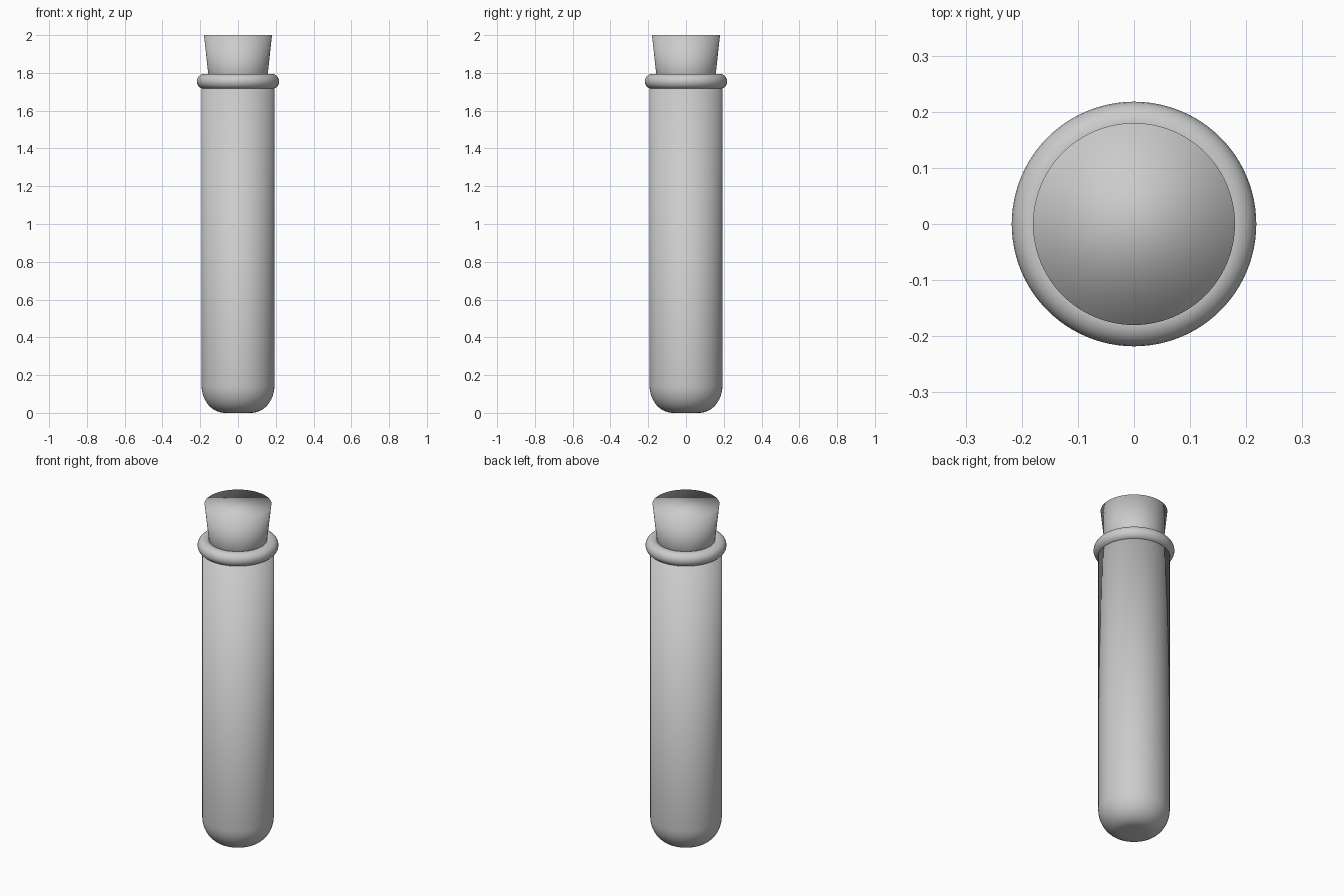
import bpy
import bmesh
from math import cos, sin, pi

if "Cube" in bpy.data.objects:
    bpy.data.objects.remove(bpy.data.objects["Cube"])

SEGMENTS = 96


def lathe(name, profile, closed=False):
    """Revolve an (r, z) profile around z; points with r = 0 become poles."""
    bm = bmesh.new()
    verts = [bm.verts.new((r, 0, z)) for r, z in profile]
    edges = [bm.edges.new(p) for p in zip(verts, verts[1:])]
    if closed:
        edges.append(bm.edges.new((verts[-1], verts[0])))
    bmesh.ops.spin(bm, geom=verts + edges, cent=(0, 0, 0), axis=(0, 0, 1),
                   angle=2 * pi, steps=SEGMENTS, use_merge=True)
    bmesh.ops.remove_doubles(bm, verts=bm.verts, dist=1e-5)
    bmesh.ops.recalc_face_normals(bm, faces=bm.faces)
    mesh = bpy.data.meshes.new(name)
    bm.to_mesh(mesh)
    bm.free()
    mesh.shade_smooth()
    obj = bpy.data.objects.new(name, mesh)
    bpy.context.collection.objects.link(obj)
    return obj


def rounded_bottom(radius, flat, z, height, steps=12):
    """Quarter-ellipse corner from the flat base up to the wall."""
    return [(flat + (radius - flat) * sin(pi / 2 * i / steps),
             z + height * (1 - cos(pi / 2 * i / steps))) for i in range(steps + 1)]


# Hollow glass tube with a rounded bottom
outer = [(0, 0)] + rounded_bottom(0.193, 0.07, 0, 0.145) + [(0.193, 1.76)]
inner = [(0, 0.025)] + rounded_bottom(0.168, 0.06, 0.025, 0.13) + [(0.168, 1.76)]
lathe("glass_tube", outer + inner[::-1])

# Rolled rim around the mouth
rim = [(0.178 + 0.04 * cos(2 * pi * i / 20), 1.755 + 0.04 * sin(2 * pi * i / 20))
       for i in range(20)]
lathe("rim", rim, closed=True)

# Tapered cork stopper, smooth shaded over its single-polygon caps
bpy.ops.mesh.primitive_cone_add(vertices=SEGMENTS, radius1=0.142, radius2=0.18,
                                depth=0.35, location=(0, 0, 1.825))
cork = bpy.context.object
cork.name = "cork"
bpy.ops.object.shade_smooth()
